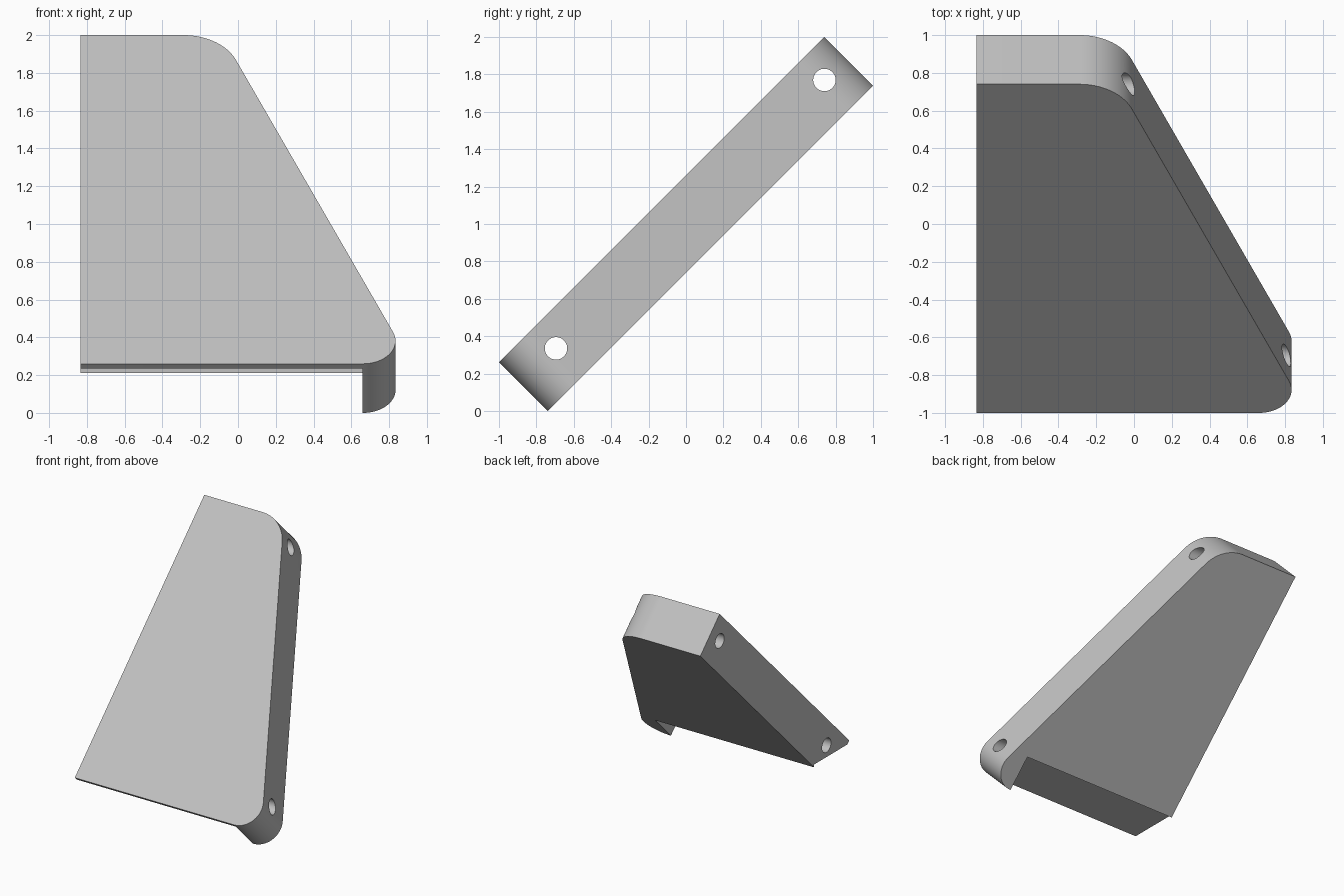
import bpy, bmesh, math
from mathutils import Matrix, Vector

if "Cube" in bpy.data.objects:
    bpy.data.objects.remove(bpy.data.objects["Cube"], do_unlink=True)

grey = bpy.data.materials.new("plain_grey")
grey.use_nodes = True
colour = (0.53, 0.53, 0.53, 1)
grey.diffuse_color = colour
grey.node_tree.nodes["Principled BSDF"].inputs["Base Color"].default_value = colour

LENGTH, THICK, LEFT = 1.74 * math.sqrt(2), 0.26 * math.sqrt(2), -0.835


def fillet(prev, corner, nxt, radius, steps=24):
    """Points of a round corner, counter-clockwise outline."""
    p, c, n = Vector(prev), Vector(corner), Vector(nxt)
    a, b = (p - c).normalized(), (n - c).normalized()
    half = a.angle(b) / 2
    centre = c + (a + b).normalized() * radius / math.sin(half)
    start = c + a * radius / math.tan(half) - centre
    sweep = math.pi - 2 * half
    return [centre + Matrix.Rotation(sweep * i / steps, 2) @ start
            for i in range(steps + 1)]


def apply_cut(target, cutter):
    mod = target.modifiers.new("cut", "BOOLEAN")
    mod.operation = "DIFFERENCE"
    mod.solver = "EXACT"
    mod.object = cutter
    bpy.context.view_layer.objects.active = target
    bpy.ops.object.modifier_apply(modifier=mod.name)
    bpy.data.objects.remove(cutter, do_unlink=True)


# Sloping wedge plate: trapezoid with two rounded corners, tilted 45 degrees
low_left, low_right = (LEFT, 0), (0.918, 0)
top_right, top_left = (-0.087, LENGTH), (LEFT, LENGTH)
outline = [Vector(low_left)]
outline += fillet(low_left, low_right, top_right, 0.172)
outline += fillet(low_right, top_right, top_left, 0.30)
outline.append(Vector(top_left))

bm = bmesh.new()
base = bm.faces.new([bm.verts.new((p.x, p.y, -THICK)) for p in outline])
new = bmesh.ops.extrude_face_region(bm, geom=[base])["geom"]
bmesh.ops.translate(bm, vec=(0, 0, THICK),
                    verts=[v for v in new if isinstance(v, bmesh.types.BMVert)])
bmesh.ops.transform(bm, verts=bm.verts, matrix=Matrix.Translation((0, -1, 0.26))
                    @ Matrix.Rotation(math.radians(45), 4, "X"))
bmesh.ops.recalc_face_normals(bm, faces=bm.faces)
mesh = bpy.data.meshes.new("sloping_plate")
bm.to_mesh(mesh)
bm.free()
plate = bpy.data.objects.new("sloping_plate", mesh)
bpy.context.collection.objects.link(plate)

# Notch under the low edge, leaving a tab at the rounded corner
bpy.ops.mesh.primitive_cube_add(size=1, location=(-0.17, -1.03, -0.265))
notch = bpy.context.object
notch.name = "notch_cutter"
notch.scale = (1.66, 1, 1)
notch.hide_render = True
apply_cut(plate, notch)

# Cross holes through the full width
for y, z in ((0.74, 1.77), (-0.695, 0.335)):
    bpy.ops.mesh.primitive_cylinder_add(vertices=48, radius=0.06, depth=3,
                                        location=(0, y, z),
                                        rotation=(0, math.pi / 2, 0))
    hole = bpy.context.object
    hole.name = "hole_cutter"
    hole.hide_render = True
    apply_cut(plate, hole)

plate.data.materials.clear()
plate.data.materials.append(grey)
for poly in plate.data.polygons:
    poly.material_index = 0

bpy.ops.object.select_all(action="DESELECT")
plate.select_set(True)
bpy.context.view_layer.objects.active = plate
bpy.ops.object.shade_smooth_by_angle(angle=math.radians(30))
